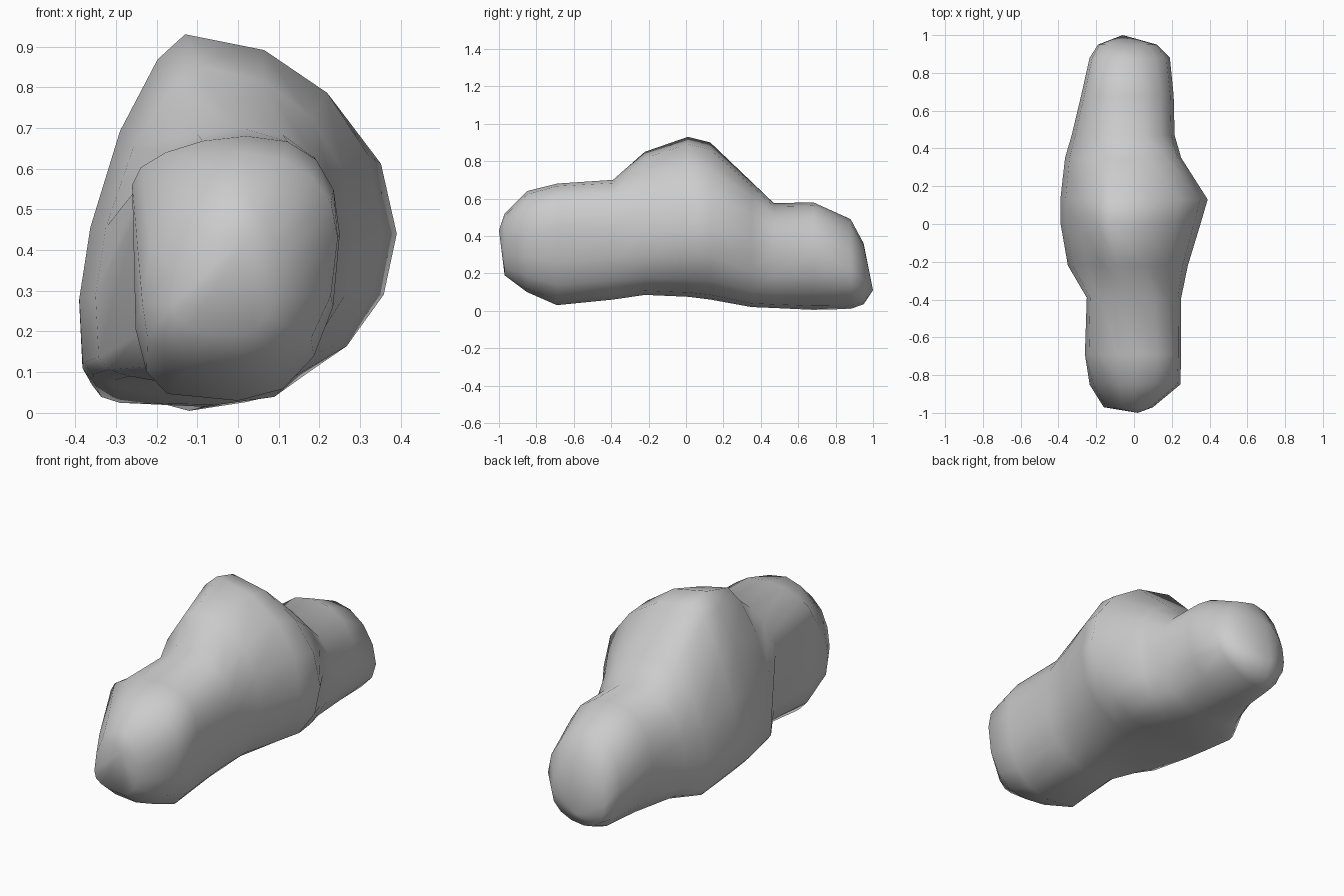
import bpy
import bmesh
from math import sin, cos, pi, copysign

cube = bpy.data.objects.get("Cube")
if cube:
    bpy.data.objects.remove(cube)

SIDES = 16

# Cross-sections along the rock:
# y, left x, right x, bottom z, top z, left belly z, right belly z, top x, bottom x,
# then roundness of the upper left, lower left and right (lower is fuller)
SECTIONS = [
    (-.97, -.16, .10, .19, .52, .27, .36, 0, 0, 1, .8, 1),
    (-.85, -.235, .245, .10, .64, .27, .43, .01, 0, 1.1, .7, .9),
    (-.69, -.26, .25, .03, .68, .56, .44, .02, 0, 1, .42, .85),
    (-.39, -.25, .25, .06, .70, .48, .44, .01, 0, .9, .4, .9),
    (-.22, -.35, .285, .085, .85, .29, .43, -.09, -.02, 1.3, .3, .95),
    (.01, -.39, .355, .075, .93, .28, .44, -.13, -.02, 1.4, .28, .95),
    (.13, -.39, .39, .06, .90, .27, .44, -.12, -.03, 1.35, .28, 1),
    (.35, -.365, .25, .02, .69, .22, .38, -.08, -.05, 1.1, .28, .8),
    (.47, -.33, .215, .015, .575, .24, .33, -.06, -.08, .95, .7, .85),
    (.68, -.28, .21, .005, .58, .31, .32, -.05, -.12, .95, 1.1, .9),
    (.88, -.235, .19, .01, .49, .25, .22, -.05, -.10, .95, 1, 1.05),
    (.95, -.19, .12, .035, .36, .17, .17, -.06, -.07, .95, .9, .95),
]


def soften(value, power):
    return copysign(abs(value) ** power, value)


def ring(bm, section):
    """Lopsided oval cross-section with its own roundness per quarter."""
    y, left, right, low, high, z_left, z_right, x_top, x_low, up_left, low_left, right_power = section
    verts = []
    for i in range(SIDES):
        angle = 2 * pi * i / SIDES
        c, s = cos(angle), sin(angle)
        power = right_power if c > 0 else up_left if s > 0 else low_left
        c, s = soften(c, power), soften(s, power)
        # Keep the exact top, bottom and side points free of rounding error
        c, s = (0 if i % (SIDES // 2) == SIDES // 4 else c), (0 if i % (SIDES // 2) == 0 else s)
        middle = x_top if s > 0 else x_low
        x = middle + (c * (right - middle) if c > 0 else c * (middle - left))
        belly = z_left + (z_right - z_left) * (c + 1) / 2
        z = belly + (s * (high - belly) if s > 0 else s * (belly - low))
        verts.append(bm.verts.new((x, y, z)))
    return verts


def cap(bm, verts, tip):
    point = bm.verts.new(tip)
    for a, b in zip(verts, verts[1:] + verts[:1]):
        bm.faces.new((a, b, point))


# Stone material
stone = bpy.data.materials.new("pale_grey_stone")
grey = (.6, .6, .6, 1)
stone.diffuse_color = grey
stone.use_nodes = True
shader = next(n for n in stone.node_tree.nodes if n.type == "BSDF_PRINCIPLED")
shader.inputs["Base Color"].default_value = grey

# Rock body lofted through the sections
bm = bmesh.new()
rings = [ring(bm, section) for section in SECTIONS]
for near, far in zip(rings, rings[1:]):
    for i in range(SIDES):
        j = (i + 1) % SIDES
        bm.faces.new((near[i], near[j], far[j], far[i]))
cap(bm, rings[0], (.02, -1, .43))
cap(bm, rings[-1], (-.06, 1, .11))
bmesh.ops.recalc_face_normals(bm, faces=bm.faces)
for face in bm.faces:
    face.smooth = True

mesh = bpy.data.meshes.new("rock")
bm.to_mesh(mesh)
bm.free()
mesh.materials.append(stone)
rock = bpy.data.objects.new("rock", mesh)
bpy.context.collection.objects.link(rock)
